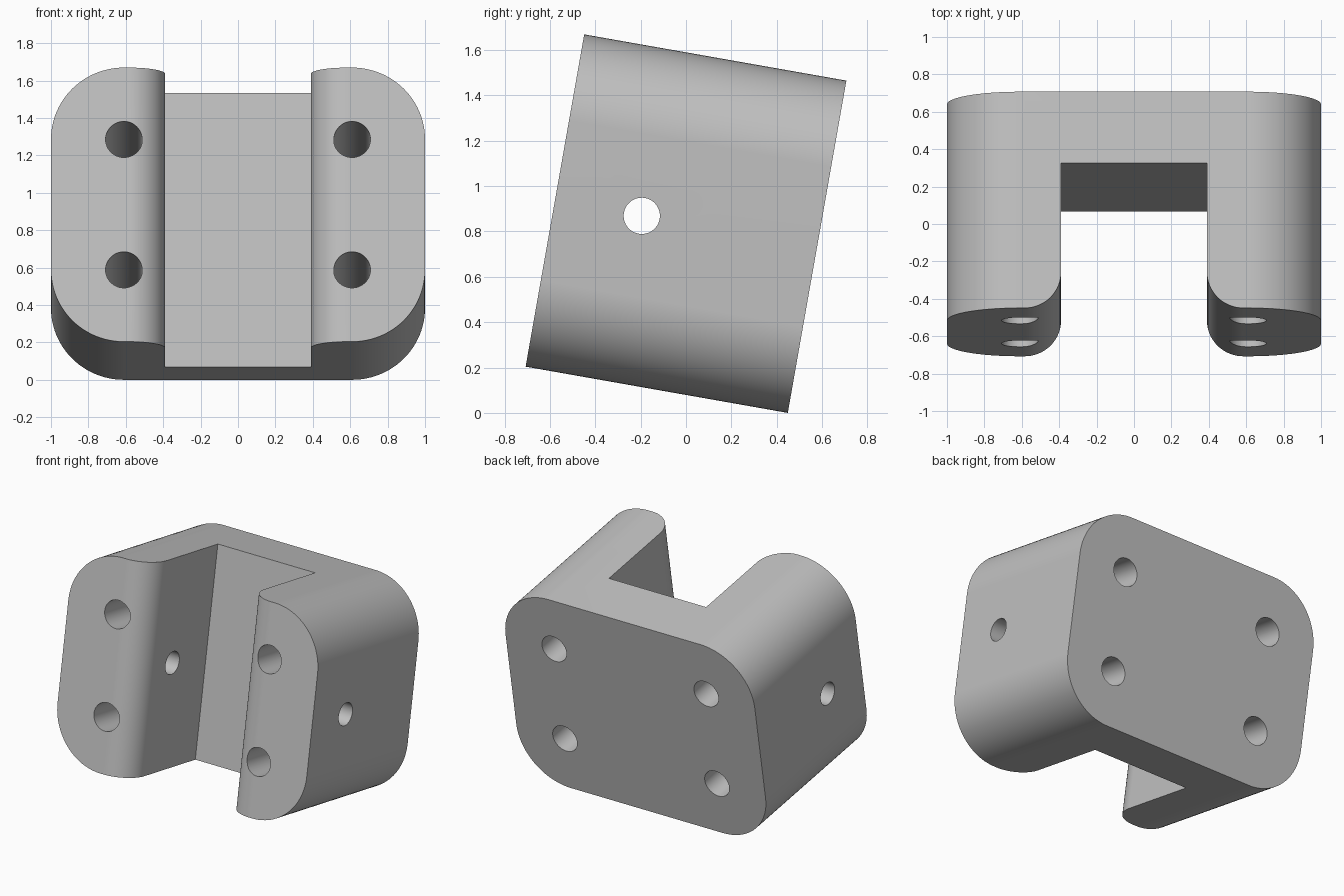
import bpy, bmesh
from math import cos, sin, pi, radians
from mathutils import Matrix

cube = bpy.data.objects.get("Cube")
if cube:
    bpy.data.objects.remove(cube, do_unlink=True)

# Block half sizes before tilting, and the channel and hole dimensions
HX, HY, HZ = 1.0, 0.587, 0.744
CORNER, LIP = 0.39, 0.195
CHANNEL, FLOOR = 0.39, 0.20
TILT = radians(10)

grey = bpy.data.materials.new("light_grey")
grey.use_nodes = True
colour = (0.53, 0.53, 0.53, 1)
grey.diffuse_color = colour
grey.node_tree.nodes["Principled BSDF"].inputs["Base Color"].default_value = colour


def arc(cx, cy, r, start, end, steps=24):
    angles = [radians(start + (end - start) * i / steps) for i in range(steps + 1)]
    return [(cx + r * cos(a), cy + r * sin(a)) for a in angles]


def make_object(name, bm):
    bmesh.ops.recalc_face_normals(bm, faces=bm.faces)
    mesh = bpy.data.meshes.new(name)
    bm.to_mesh(mesh)
    bm.free()
    obj = bpy.data.objects.new(name, mesh)
    bpy.context.collection.objects.link(obj)
    return obj


def prism(name, outline, half, turn=Matrix()):
    """Extrude an XY outline by +-half along z, then turn it."""
    bm = bmesh.new()
    face = bm.faces.new([bm.verts.new((x, y, -half)) for x, y in outline])
    top = bmesh.ops.extrude_face_region(bm, geom=[face])["geom"]
    verts = [v for v in top if isinstance(v, bmesh.types.BMVert)]
    bmesh.ops.translate(bm, verts=verts, vec=(0, 0, 2 * half))
    bm.transform(turn)
    return make_object(name, bm)


def drill(name, radius, position, axis):
    bm = bmesh.new()
    bmesh.ops.create_cone(bm, cap_ends=True, segments=48, radius1=radius,
                          radius2=radius, depth=4)
    bm.transform(Matrix.Translation(position) @ Matrix.Rotation(pi / 2, 4, axis))
    return make_object(name, bm)


# Rounded block, outline in the XZ plane
cx, cz = HX - CORNER, HZ - CORNER
outline = (arc(cx, cz, CORNER, 0, 90) + arc(-cx, cz, CORNER, 90, 180)
           + arc(-cx, -cz, CORNER, 180, 270) + arc(cx, -cz, CORNER, 270, 360))
bracket = prism("bracket", outline, HY, Matrix.Rotation(pi / 2, 4, 'X'))

# Front channel with rounded lips
lip = arc(CHANNEL + LIP, -HY + LIP, LIP, 180, 270)
side = [(CHANNEL, FLOOR)] + lip + [(CHANNEL + LIP, -HY - 0.3)]
channel = side + [(-x, y) for x, y in reversed(side)]
cutters = [prism("channel_cutter", channel, 1.5)]

# Four mounting holes front to back, and one pin hole across both legs
for sx in (-1, 1):
    for sz in (-1, 1):
        cutters.append(drill("mounting_hole_cutter", 0.098, (sx * cx, 0, sz * cz), 'X'))
cutters.append(drill("pin_hole_cutter", 0.08, (0, -0.198, 0), 'Y'))

bpy.ops.object.select_all(action='DESELECT')
bpy.context.view_layer.objects.active = bracket
bracket.select_set(True)
for cutter in cutters:
    cutter.hide_render = True
    mod = bracket.modifiers.new("cut", 'BOOLEAN')
    mod.operation = 'DIFFERENCE'
    mod.solver = 'EXACT'
    mod.object = cutter
    bpy.ops.object.modifier_apply(modifier=mod.name)
for cutter in cutters:
    bpy.data.objects.remove(cutter, do_unlink=True)

# Finish, then tilt the block back and stand it on the ground
bracket.data.materials.clear()
bracket.data.materials.append(grey)
bpy.ops.object.shade_smooth_by_angle(angle=radians(30))
normals = bracket.modifiers.new("flat_face_normals", 'WEIGHTED_NORMAL')
normals.keep_sharp = True
bracket.rotation_euler = (-TILT, 0, 0)
bracket.location = (0, 0, HZ * cos(TILT) + HY * sin(TILT))
